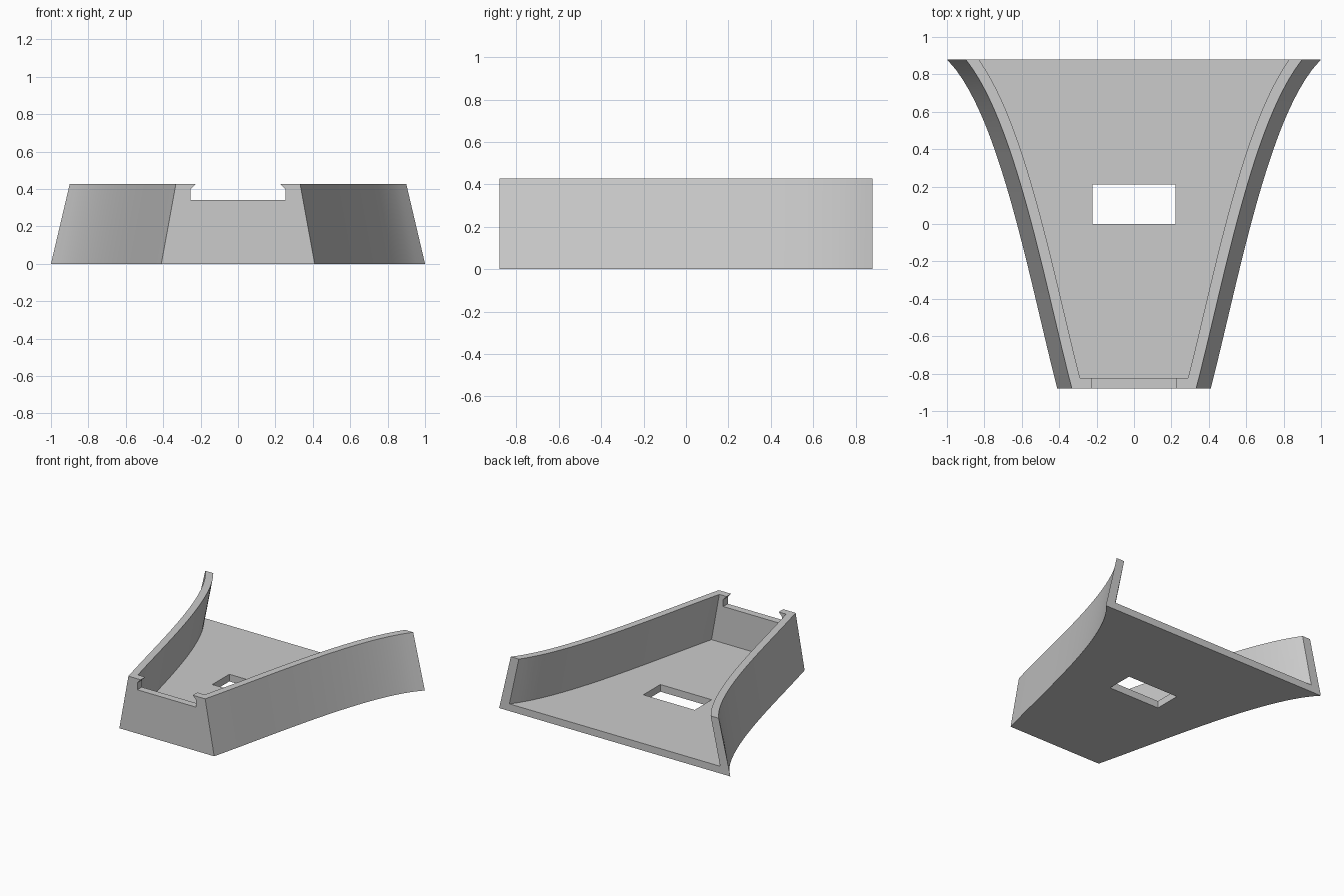
import bpy, bmesh, math
from mathutils import Vector
from mathutils.geometry import interpolate_bezier

cube = bpy.data.objects.get("Cube")
if cube:
    bpy.data.objects.remove(cube, do_unlink=True)

HEIGHT, HALF_LEN = 0.428, 0.88
FLOOR, WALL = 0.056, 0.056
DRAFT = 0.0755 / HEIGHT          # inward lean of the side walls per unit height
STEPS = 32

# S-shaped flare of the base outline, one side
FLARE = [Vector(p) for p in ((0.41, -0.88), (0.56, -0.3), (0.72, 0.6), (1.0, 0.88))]
CURVE = [p.to_2d() for p in interpolate_bezier(*[p.to_3d() for p in FLARE], 80)]


def half_width(y, inset):
    """Half width at y of the flare curve offset inwards by inset."""
    pts = []
    for i, p in enumerate(CURVE):
        t = (CURVE[min(i + 1, len(CURVE) - 1)] - CURVE[max(i - 1, 0)]).normalized()
        pts.append(p + Vector((-t.y, t.x)) * inset)
    i = 0
    while i < len(pts) - 2 and pts[i + 1].y < y:
        i += 1
    a, b = pts[i], pts[i + 1]
    return a.x + (b.x - a.x) * (y - a.y) / (b.y - a.y)


def finish(bm, name):
    bmesh.ops.recalc_face_normals(bm, faces=bm.faces)
    mesh = bpy.data.meshes.new(name)
    bm.to_mesh(mesh)
    bm.free()
    obj = bpy.data.objects.new(name, mesh)
    bpy.context.collection.objects.link(obj)
    return obj


def flared_block(name, ys, z0, z1, inset):
    """Solid lofted from cross-sections along y, with drafted sides."""
    bm = bmesh.new()
    rings = []
    for y in ys:
        low = half_width(y, inset + DRAFT * z0)
        high = half_width(y, inset + DRAFT * z1)
        rings.append([bm.verts.new(p) for p in
                      ((-low, y, z0), (low, y, z0), (high, y, z1), (-high, y, z1))])
    for r, s in zip(rings, rings[1:]):
        for k in range(4):
            n = (k + 1) % 4
            bm.faces.new((r[k], r[n], s[n], s[k]))
    bm.faces.new(rings[0])
    bm.faces.new(rings[-1])
    return finish(bm, name)


def prism(name, profile, y0, y1):
    """Profile in x and z, extruded along y."""
    bm = bmesh.new()
    face = bm.faces.new([bm.verts.new((x, y0, z)) for x, z in profile])
    ext = bmesh.ops.extrude_face_region(bm, geom=[face])
    verts = [v for v in ext["geom"] if isinstance(v, bmesh.types.BMVert)]
    bmesh.ops.translate(bm, verts=verts, vec=(0, y1 - y0, 0))
    return finish(bm, name)


def span(a, b):
    return [a + (b - a) * i / STEPS for i in range(STEPS + 1)]


# Tray body, open at the back
tray = flared_block("flared_tray", span(-HALF_LEN, HALF_LEN), 0, HEIGHT, 0)

# Cavity between the walls
cavity = flared_block("cavity_cutter", span(WALL - HALF_LEN, HALF_LEN) + [1.0],
                      FLOOR, HEIGHT + 0.05, WALL)

# Rectangular slot through the floor
slot = prism("slot_cutter", [(-0.222, -0.1), (0.222, -0.1), (0.222, 0.2), (-0.222, 0.2)],
             0.0, 0.21)

# Notch in the front wall, with sloping lips at the top
side = [(0.255, 0.342), (0.255, 0.397), (0.225, HEIGHT), (0.225, 0.6)]
notch = prism("notch_cutter", side + [(-x, z) for x, z in reversed(side)], -1.0, -0.75)

bpy.context.view_layer.objects.active = tray
tray.select_set(True)
for cutter in (cavity, slot, notch):
    cutter.hide_render = True
    mod = tray.modifiers.new(cutter.name, "BOOLEAN")
    mod.operation = "DIFFERENCE"
    mod.solver = "EXACT"
    mod.object = cutter
    bpy.ops.object.modifier_apply(modifier=mod.name)
    bpy.data.objects.remove(cutter, do_unlink=True)

# Plain grey finish
grey = bpy.data.materials.new("light_grey")
grey.use_nodes = True
colour = (0.6, 0.6, 0.6, 1)
grey.diffuse_color = colour
grey.node_tree.nodes["Principled BSDF"].inputs["Base Color"].default_value = colour
tray.data.materials.clear()
tray.data.materials.append(grey)
bpy.ops.object.shade_smooth_by_angle(angle=math.radians(30))
